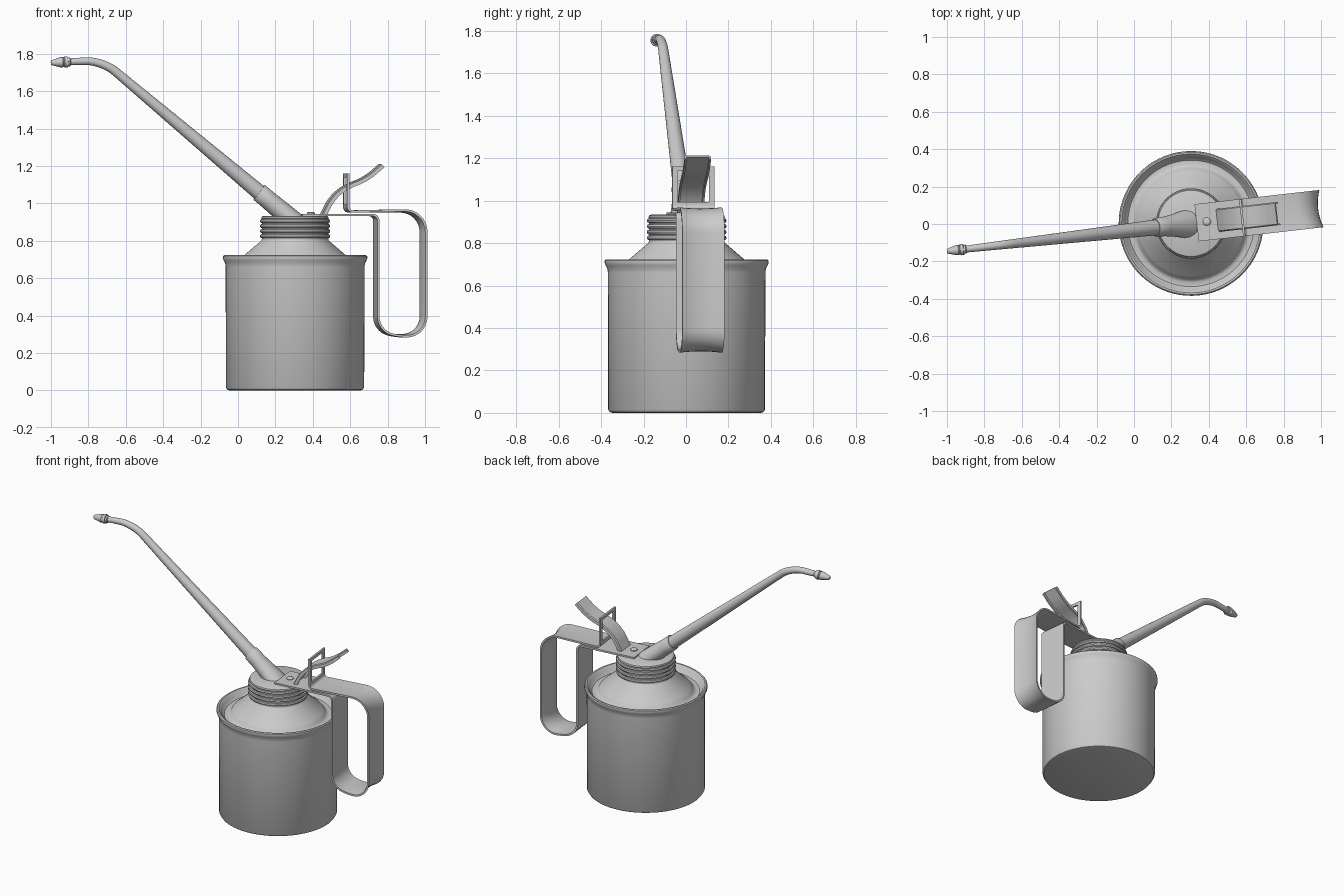
import bpy, bmesh
from math import sin, cos, pi, radians
from mathutils import Vector

if "Cube" in bpy.data.objects:
    bpy.data.objects.remove(bpy.data.objects["Cube"])

CENTRE = (0.305, 0.003, 0)   # can axis
TURN = radians(6.5)          # spout and handle are turned about the axis


def finish(name, bm, angle=35):
    bmesh.ops.recalc_face_normals(bm, faces=bm.faces)
    me = bpy.data.meshes.new(name)
    bm.to_mesh(me)
    bm.free()
    ob = bpy.data.objects.new(name, me)
    bpy.context.collection.objects.link(ob)
    ob.location = CENTRE
    ob.rotation_euler.z = TURN
    bpy.ops.object.select_all(action='DESELECT')
    ob.select_set(True)
    bpy.context.view_layer.objects.active = ob
    bpy.ops.object.shade_smooth_by_angle(angle=radians(angle))
    return ob


def skin(bm, rings):
    """Join rings of points with quads and cap both ends."""
    vs = [[bm.verts.new(p) for p in r] for r in rings]
    n = len(vs[0])
    for a, b in zip(vs, vs[1:]):
        for i in range(n):
            j = (i + 1) % n
            bm.faces.new((a[i], a[j], b[j], b[i]))
    bm.faces.new(vs[0])
    bm.faces.new(vs[-1])


def lathe(name, profile, x=0, seg=72):
    bm = bmesh.new()
    skin(bm, [[(x + r * cos(2 * pi * i / seg), r * sin(2 * pi * i / seg), z)
               for i in range(seg)] for r, z in profile])
    return finish(name, bm)


def sweep(name, path, section):
    """Sweep section(i, u) -> [(side, normal)] along a path in the u-z plane."""
    pts = [Vector(p) for p in path]
    rings = []
    for i, p in enumerate(pts):
        t = Vector((0, 0))
        if i > 0:
            t += (p - pts[i - 1]).normalized()
        if i < len(pts) - 1:
            t += (pts[i + 1] - p).normalized()
        t.normalize()
        rings.append([(p.x - n * t.y, v, p.y + n * t.x) for v, n in section(i, p.x)])
    bm = bmesh.new()
    skin(bm, rings)
    return finish(name, bm)


def rounded(points, steps=8):
    """Polyline of (u, z, corner radius) with smooth corners."""
    out = [Vector(points[0][:2])]
    for a, b, c in zip(points, points[1:], points[2:]):
        A, B, C, r = Vector(a[:2]), Vector(b[:2]), Vector(c[:2]), b[2]
        s, e = B + (A - B).normalized() * r, B + (C - B).normalized() * r
        m1, m2 = s.lerp(B, 0.55), e.lerp(B, 0.55)
        for k in range(steps + 1):
            t = k / steps
            out.append(s * (1 - t) ** 3 + m1 * 3 * t * (1 - t) ** 2
                       + m2 * 3 * t * t * (1 - t) + e * t ** 3)
    out.append(Vector(points[-1][:2]))
    return out


def oval(a, b, seg=32):
    return [(a * cos(2 * pi * k / seg), b * sin(2 * pi * k / seg)) for k in range(seg)]


def at(x):                   # world x to distance along the turned axis
    return (x - 0.305) / cos(TURN)


# can body: wall, rolled rim, groove and sloping shoulder
lathe("can_body", [
    (0.35, 0), (0.362, 0.004), (0.37, 0.016), (0.371, 0.66), (0.374, 0.68),
    (0.382, 0.695), (0.387, 0.708), (0.386, 0.718), (0.380, 0.723), (0.371, 0.722),
    (0.358, 0.71), (0.35, 0.69), (0.338, 0.68), (0.315, 0.679), (0.302, 0.686),
    (0.294, 0.70), (0.28, 0.716), (0.182, 0.80), (0.176, 0.81), (0.17, 0.83)])

# threaded screw cap
prof = [(0.165, 0.805), (0.178, 0.808)]
for k in range(4):
    z = 0.825 + k * 0.027
    prof += [(0.178, z - 0.011), (0.185, z - 0.008), (0.188, z), (0.185, z + 0.008), (0.178, z + 0.011)]
prof += [(0.18, 0.922), (0.177, 0.93), (0.168, 0.934)]
lathe("screw_cap", prof)

# spout sleeve, flared where it meets the cap
sl = [(0.302, 0.90, 0.078, 0.056), (0.26, 0.936, 0.072, 0.054), (0.21, 0.978, 0.06, 0.052),
      (0.16, 1.02, 0.052, 0.05), (0.116, 1.057, 0.05, 0.05), (0.112, 1.06, 0.047, 0.047)]
sweep("spout_sleeve", [(at(s[0]), s[1]) for s in sl], lambda i, u: oval(*sl[i][2:]))

# long tapered spout with a bent end
u0, u1 = at(0.15), at(-0.91)
path = rounded([(u0, 1.028, 0), (at(-0.725), 1.764, 0.09), (u1, 1.757, 0)], 12)


def spout_section(i, u):
    r = 0.018 + 0.025 * (u - u1) / (u0 - u1)
    return oval(r, r)


sweep("spout_tube", path, spout_section)

# nozzle tip
tip = [(-0.895, 0.019), (-0.9, 0.024), (-0.91, 0.024), (-0.911, 0.030), (-0.928, 0.030),
       (-0.932, 0.024), (-0.938, 0.028), (-0.95, 0.027), (-0.994, 0.014), (-1.0, 0.010)]
sweep("nozzle_tip", [(at(x), 1.757 + (x + 0.9) * 0.05) for x, r in tip],
      lambda i, u: oval(tip[i][1], tip[i][1], 24))


# handle: one bent metal strip, from cap plate around the grip to the upright tab
def strip_section(i, u):
    w, t = 0.1, 0.006
    d = -0.018 * max(0, min(1, (u - 0.52) / 0.16))   # edges flare outward on the grip
    vs = [w * (k / 5 - 1) for k in range(11)]
    return ([(v, d * (v / w) ** 2 + t) for v in vs]
            + [(v, d * (v / w) ** 2 - t) for v in reversed(vs)])


handle = sweep("handle_strip", rounded([
    (0.03, 0.938, 0), (0.437, 0.938, 0.03), (0.437, 0.296, 0.1), (0.678, 0.296, 0.1),
    (0.678, 0.957, 0.11), (0.275, 0.957, 0.025), (0.275, 1.16, 0)]), strip_section)

# slot in the tab for the lever
bpy.ops.mesh.primitive_cube_add(size=1)
cutter = bpy.context.object
cutter.name = "slot_cutter"
cutter.scale = (0.06, 0.15, 0.145)
cutter.location = (CENTRE[0] + 0.275 * cos(TURN), CENTRE[1] + 0.275 * sin(TURN), 1.067)
cutter.rotation_euler.z = TURN
cutter.hide_render = True
mod = handle.modifiers.new("slot", 'BOOLEAN')
mod.operation = 'DIFFERENCE'
mod.object = cutter
bpy.context.view_layer.objects.active = handle
bpy.ops.object.modifier_apply(modifier="slot")
bpy.data.objects.remove(cutter)

# thumb lever: bent channel with lips turned down
w, t, l = 0.062, 0.009, 0.016
channel = [(-w, -l), (-w, t * 0.4), (-w + 0.006, t), (w - 0.006, t), (w, t * 0.4), (w, -l),
           (w - t, -l), (w - t, 0), (-w + t, 0), (-w + t, -l)]
sweep("thumb_lever", rounded([
    (at(0.45), 0.935, 0), (at(0.505), 1.045, 0.06), (at(0.585), 1.095, 0.03),
    (at(0.685), 1.135, 0.05), (at(0.765), 1.205, 0)], 6), lambda i, u: channel)

# screw holding the plate to the cap
lathe("plate_screw", [(0.022, 0.935), (0.022, 0.948), (0.017, 0.953), (0.008, 0.955)], x=0.085, seg=24)
